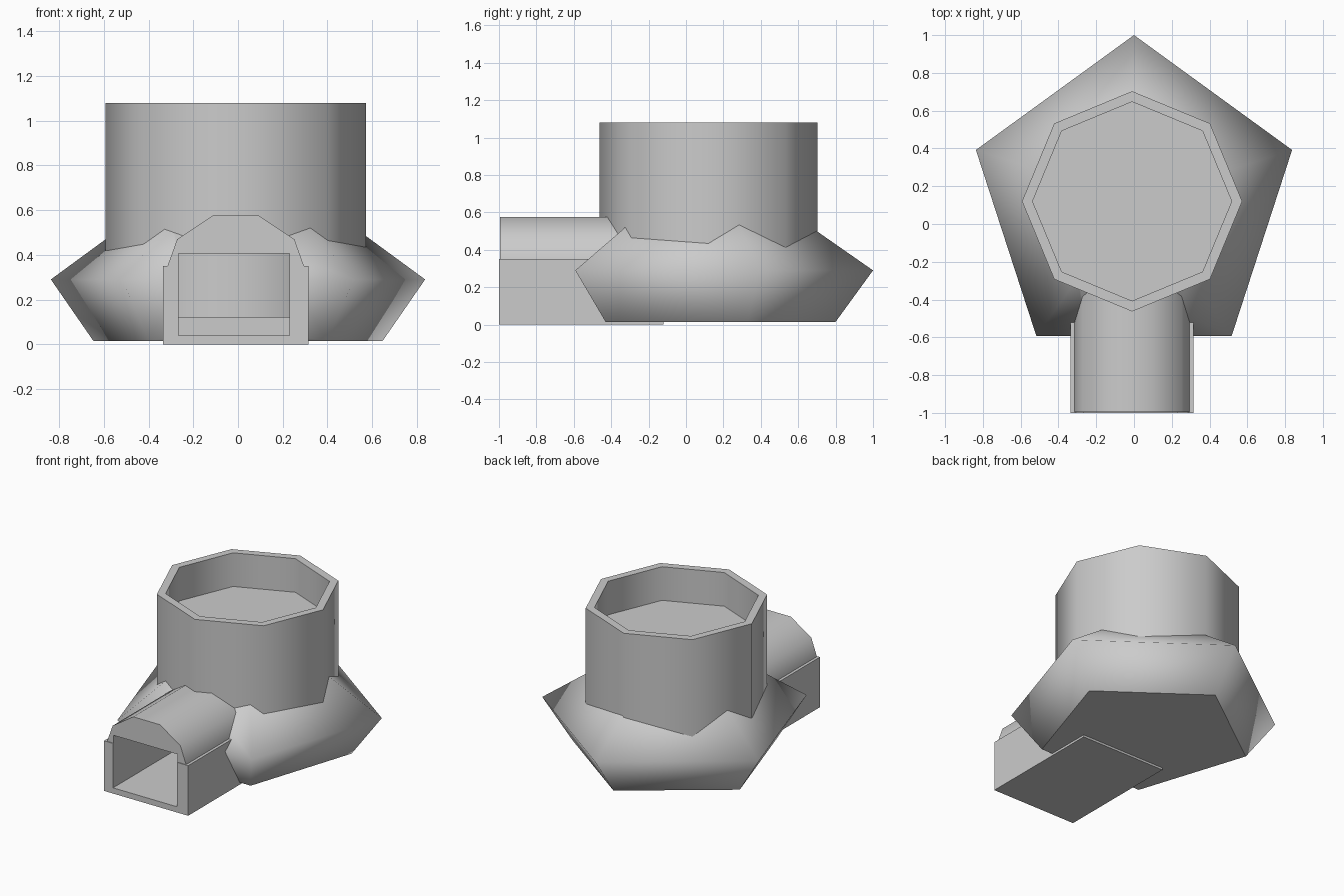
import bpy, bmesh
from math import sin, cos, pi

default = bpy.data.objects.get("Cube")
if default:
    bpy.data.objects.remove(default, do_unlink=True)

grey = bpy.data.materials.new("plain grey")
grey.use_nodes = True
colour = (0.6, 0.6, 0.6, 1)
grey.diffuse_color = colour
grey.node_tree.nodes["Principled BSDF"].inputs["Base Color"].default_value = colour


def loft(name, rings, flat_bands=()):
    """Skin closed rings of points, cap both ends, smooth all but the flat bands."""
    bm = bmesh.new()
    loops = [[bm.verts.new(p) for p in ring] for ring in rings]
    n = len(loops[0])
    for band, (a, b) in enumerate(zip(loops, loops[1:])):
        for i in range(n):
            j = (i + 1) % n
            face = bm.faces.new((a[i], a[j], b[j], b[i]))
            face.smooth = band not in flat_bands
    bm.faces.new(loops[0][::-1])
    bm.faces.new(loops[-1])
    bmesh.ops.recalc_face_normals(bm, faces=bm.faces)
    mesh = bpy.data.meshes.new(name)
    bm.to_mesh(mesh)
    bm.free()
    mesh.materials.append(grey)
    obj = bpy.data.objects.new(name, mesh)
    bpy.context.collection.objects.link(obj)
    return obj


def polygon(sides, radius, x, y, z):
    """Regular polygon with one corner pointing to the back."""
    angles = [pi / 2 + 2 * pi * i / sides for i in range(sides)]
    return [(x + radius * cos(a), y + radius * sin(a), z) for a in angles]


def extrude_y(name, outline, y0, y1, flat=False):
    """Extrude an x-z outline along y."""
    rings = [[(x, y, z) for x, z in outline] for y in (y0, y1)]
    return loft(name, rings, (0,) if flat else ())


def rect(x0, x1, z0, z1):
    return [(x0, z0), (x1, z0), (x1, z1), (x0, z1)]


# Five-sided base, widest at its middle
base = loft("base", [polygon(5, r, 0, 0.12, z)
                     for r, z in ((0.68, 0.015), (0.88, 0.29), (0.50, 0.555))])

# Eight-sided tower with a rim and a sunken floor
loft("tower", [polygon(8, r, -0.01, 0.12, z)
               for r, z in ((0.583, 0.12), (0.583, 1.08), (0.527, 1.08), (0.527, 0.845))],
     flat_bands=(1,))

# Entrance tunnel with an arched roof
MID = -0.01
walls = extrude_y("tunnel_walls", rect(-0.335, 0.315, 0, 0.35), -1, -0.12, flat=True)
half = [(0.305, 0.30), (0.305, 0.35), (0.262, 0.47), (0.103, 0.575)]
arch = [(MID + x, z) for x, z in half] + [(MID - x, z) for x, z in reversed(half)]
roof = extrude_y("tunnel_roof", arch, -0.995, -0.15)

# Passage cut through the tunnel up to the tower
cutter = extrude_y("passage_cutter", rect(-0.265, 0.23, 0.04, 0.405), -1.1, -0.3, flat=True)
cutter.hide_render = True
cutter.hide_viewport = True
cutter.display_type = 'WIRE'
for part in (base, walls, roof):
    cut = part.modifiers.new("passage", 'BOOLEAN')
    cut.operation = 'DIFFERENCE'
    cut.solver = 'EXACT'
    cut.object = cutter
